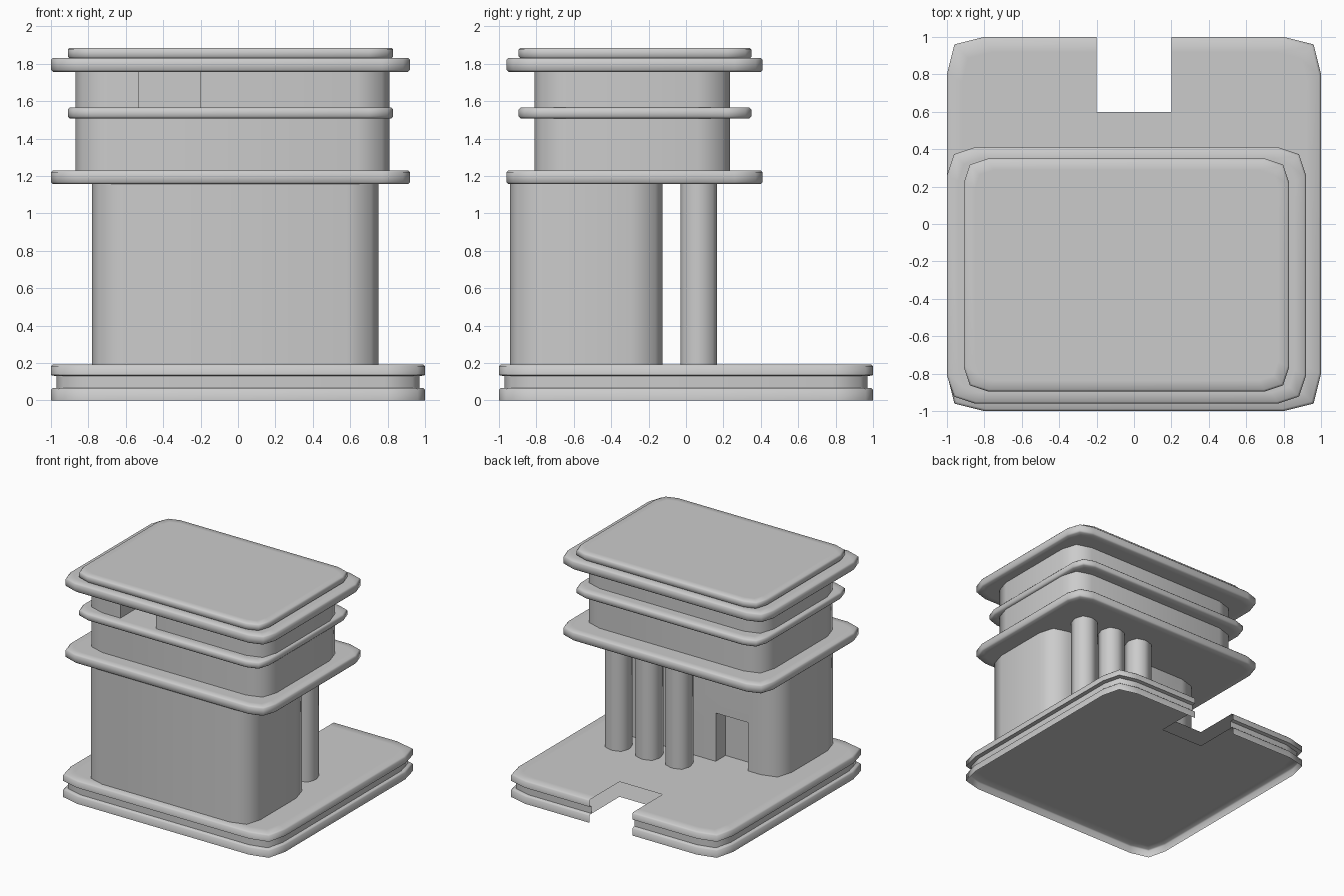
import bpy, bmesh, math

if "Cube" in bpy.data.objects:
    bpy.data.objects.remove(bpy.data.objects["Cube"])


def outline(x0, x1, y0, y1, r, k):
    """Rectangle with two-segment corners (k = how far the midpoint cuts in)."""
    c = k * r
    return [(x0, y0 + r), (x0 + c, y0 + c), (x0 + r, y0),
            (x1 - r, y0), (x1 - c, y0 + c), (x1, y0 + r),
            (x1, y1 - r), (x1 - c, y1 - c), (x1 - r, y1),
            (x0 + r, y1), (x0 + c, y1 - c), (x0, y1 - r)]


def block(name, rect, r, profile, k=0.25):
    """Stack outlines along a (z, inset) profile and cap both ends."""
    x0, x1, y0, y1 = rect
    bm = bmesh.new()
    rings = []
    for z, d in profile:
        pts = outline(x0 + d, x1 - d, y0 + d, y1 - d, max(r - 0.5 * d, 0.02), k)
        rings.append([bm.verts.new((x, y, z)) for x, y in pts])
    for a, b in zip(rings, rings[1:]):
        n = len(a)
        for i in range(n):
            j = (i + 1) % n
            bm.faces.new((a[i], a[j], b[j], b[i]))
    bm.faces.new(rings[0][::-1])
    bm.faces.new(rings[-1])
    bmesh.ops.recalc_face_normals(bm, faces=bm.faces)
    mesh = bpy.data.meshes.new(name)
    bm.to_mesh(mesh)
    bm.free()
    ob = bpy.data.objects.new(name, mesh)
    bpy.context.collection.objects.link(ob)
    return ob


def soft(z0, z1, e=0.01):
    """Slab profile with softened rims."""
    return [(z0, 0.06), (z0, e), (z0 + e, 0), (z1 - e, 0), (z1, e), (z1, 0.06)]


def cut(ob, x0, x1, y0, y1, z0, z1):
    """Carve a box out of an object."""
    bpy.ops.mesh.primitive_cube_add(
        size=1, location=((x0 + x1) / 2, (y0 + y1) / 2, (z0 + z1) / 2))
    cutter = bpy.context.object
    cutter.scale = (x1 - x0, y1 - y0, z1 - z0)
    cutter.hide_render = True
    mod = ob.modifiers.new("cut", 'BOOLEAN')
    mod.operation, mod.solver, mod.object = 'DIFFERENCE', 'EXACT', cutter
    bpy.context.view_layer.objects.active = ob
    bpy.ops.object.modifier_apply(modifier=mod.name)
    bpy.data.objects.remove(cutter)


def notch_and_open(ob):
    """Cut the rear notch, then drop the notch walls and the underside."""
    cut(ob, -0.2, 0.2, 0.6, 1.2, -0.1, 0.3)
    bm = bmesh.new()
    bm.from_mesh(ob.data)
    low = min(v.co.z for v in bm.verts) + 0.001
    gone = [f for f in bm.faces
            if all(abs(v.co.x) < 0.201 and v.co.y > 0.599 for v in f.verts)
            or all(v.co.z < low for v in f.verts)]
    bmesh.ops.delete(bm, geom=gone, context='FACES')
    bm.to_mesh(ob.data)
    bm.free()


SITE = (-1, 1, -1, 1)
LEDGE = (-1.0, 0.92, -0.96, 0.41)
STOREY = (-0.87, 0.81, -0.81, 0.235)
TRIM = (-0.91, 0.83, -0.895, 0.35)

# hollow base: lower plate, then a groove and the upper plate
base = block("base_plate", SITE, 0.2,
             [(0, 0), (0.058, 0), (0.067, 0.01), (0.067, 0.08)], 0.2)
notch_and_open(base)
floor = block("base_floor", SITE, 0.2,
              [(0.067, 0.03), (0.129, 0.03), (0.135, 0), (0.183, 0),
               (0.193, 0.012), (0.193, 0.08)], 0.2)
notch_and_open(floor)

# ground floor with a recessed doorway at the back
ground = block("ground_floor", (-0.78, 0.75, -0.94, -0.125), 0.17,
               [(0.193, 0), (1.16, 0)], 0.23)
cut(ground, -0.49, -0.19, -0.255, 0.1, 0.1, 0.6)

# porch columns
for i, x in enumerate((0.015, 0.295, 0.58)):
    block(f"porch_column_{i + 1}", (x - 0.098, x + 0.098, -0.03, 0.165), 0.085,
          [(0.193, 0), (1.16, 0)], 0.25)

# ledges, upper storeys, trim and roof
block("lower_ledge", LEDGE, 0.15, soft(1.157, 1.23))
block("middle_storey", STOREY, 0.17, [(1.23, 0), (1.51, 0)], 0.24)
block("trim_band", TRIM, 0.13, soft(1.508, 1.565))
upper = block("upper_storey", STOREY, 0.17, [(1.565, 0), (1.76, 0)], 0.24)
cut(upper, -0.53, -0.2, -1.0, -0.6, 1.4, 1.9)
block("roof_ledge", LEDGE, 0.15, soft(1.757, 1.83))
block("roof_cap", TRIM, 0.13, soft(1.828, 1.885))

# smooth shading with crisp hard edges
for ob in bpy.context.scene.objects:
    ob.select_set(True)
bpy.context.view_layer.objects.active = base
bpy.ops.object.shade_smooth_by_angle(angle=math.radians(65))
